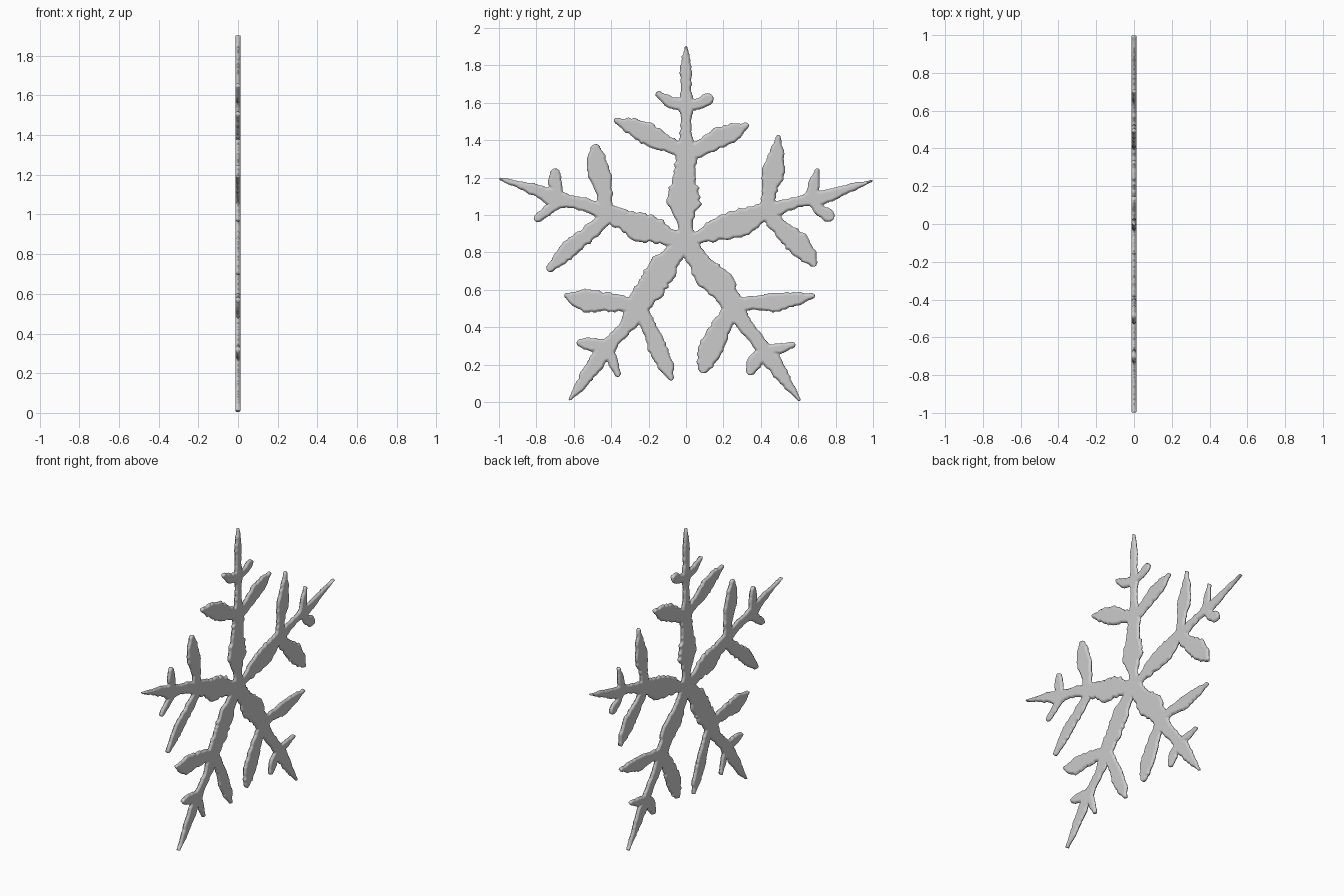
import bpy, bmesh, math, random
from mathutils import Vector

random.seed(4)
T = 0.0125          # half thickness of the plate
bm = bmesh.new()


def stroke(points):
    """Loft a flat, soft-edged, ragged bar through (y, z, half width) points."""
    pts = [Vector(p) for p in points]
    d = (pts[-1] - pts[-2]).xy.normalized()
    tip_w = pts[-1].z
    pts[-1] -= Vector((d.x, d.y, 0)) * tip_w
    rows = []
    for a, b in zip(pts, pts[1:]):
        n = max(2, round((b - a).xy.length / 0.018))
        for i in range(n):
            t = i / n
            p = a.lerp(b, t)
            p.z = a.z + (b.z - a.z) * t * t * (3 - 2 * t)
            rows.append(p)
    for ang in (0, 30, 55, 80):       # rounded end
        s, c = math.sin(math.radians(ang)), math.cos(math.radians(ang))
        rows.append(pts[-1] + Vector((d.x * s * tip_w, d.y * s * tip_w, tip_w * (c - 1))))
    rings = []
    last = len(rows) - 1
    for i, p in enumerate(rows):
        tan = (rows[min(i + 1, last)] - rows[max(i - 1, 0)]).xy.normalized()
        nrm = Vector((-tan.y, tan.x))
        rag = 0.12 * p.z if i < last - 3 else 0
        l = p.z + random.uniform(-rag, rag)
        r = p.z + random.uniform(-rag, rag)
        e = min(0.012, p.z * 0.6)
        ring = []
        for off, x in ((l, 0), (l - e, T), (e - r, T), (-r, 0), (e - r, -T), (l - e, -T)):
            q = p.xy + nrm * off
            ring.append(bm.verts.new((x, q.x, q.y)))
        rings.append(ring)
    for a, b in zip(rings, rings[1:]):
        for k in range(6):
            bm.faces.new((a[k], a[(k + 1) % 6], b[(k + 1) % 6], b[k]))
    bm.faces.new(rings[0][::-1])
    bm.faces.new(rings[-1])


def arm(stem, *branches):
    stroke([(0, 0.86, 0.05)] + stem)
    for b in branches:
        stroke(b)


# top arm: stem, two large leaves, two buds
arm([(0, .93, .04), (-.01, 1.0, .055), (-.01, 1.06, .09), (-.01, 1.13, .085), (-.01, 1.18, .06),
     (0, 1.3, .06), (0, 1.36, .055), (0, 1.42, .035), (0, 1.5, .03), (0, 1.58, .04),
     (0, 1.68, .03), (0, 1.76, .035), (0, 1.83, .027), (0, 1.905, .008)],
    [(0, 1.33, .04), (-.1, 1.38, .045), (-.2, 1.43, .06), (-.29, 1.475, .045), (-.385, 1.51, .02)],
    [(0, 1.32, .04), (.09, 1.36, .045), (.17, 1.41, .058), (.26, 1.445, .05), (.335, 1.485, .02)],
    [(0, 1.58, .03), (-.08, 1.6, .035), (-.16, 1.655, .02)],
    [(0, 1.58, .03), (.08, 1.6, .03), (.145, 1.635, .035)])

# upper right arm
arm([(.06, .88, .035), (.14, .91, .055), (.23, .945, .07), (.31, .965, .075), (.38, 1.0, .055),
     (.44, 1.02, .05), (.53, 1.05, .035), (.61, 1.075, .03), (.69, 1.09, .045),
     (.77, 1.105, .033), (.88, 1.145, .024), (1.0, 1.185, .007)],
    [(.43, 1.03, .04), (.445, 1.12, .04), (.465, 1.22, .06), (.485, 1.33, .042), (.495, 1.43, .015)],
    [(.43, 1.01, .04), (.5, .935, .045), (.59, .855, .063), (.66, .78, .05), (.69, .725, .025)],
    [(.67, 1.08, .03), (.68, 1.16, .033), (.705, 1.25, .016)],
    [(.67, 1.08, .03), (.72, 1.02, .03), (.79, .98, .038)])

# upper left arm
arm([(-.1, .885, .05), (-.17, .92, .07), (-.25, .935, .083), (-.34, .98, .055), (-.43, 1.01, .05),
     (-.52, 1.05, .038), (-.6, 1.07, .035), (-.7, 1.09, .048), (-.81, 1.135, .033),
     (-.92, 1.17, .018), (-1.0, 1.195, .008)],
    [(-.43, 1.02, .04), (-.435, 1.11, .045), (-.465, 1.22, .063), (-.48, 1.31, .052), (-.485, 1.38, .03)],
    [(-.43, .98, .04), (-.54, .885, .045), (-.635, .81, .05), (-.74, .7, .025)],
    [(-.68, 1.1, .03), (-.7, 1.17, .038), (-.7, 1.25, .03)],
    [(-.68, 1.07, .03), (-.73, 1.03, .03), (-.81, .97, .025)])

# lower left arm
arm([(-.07, .785, .05), (-.13, .71, .08), (-.18, .62, .075), (-.245, .545, .07), (-.275, .47, .055),
     (-.34, .38, .038), (-.39, .33, .04), (-.44, .27, .05), (-.51, .17, .042),
     (-.57, .08, .028), (-.625, .01, .01)],
    [(-.27, .52, .04), (-.41, .535, .05), (-.52, .54, .065), (-.6, .555, .042), (-.65, .575, .02)],
    [(-.24, .5, .04), (-.195, .39, .043), (-.15, .28, .052), (-.105, .19, .042), (-.075, .115, .018)],
    [(-.42, .3, .03), (-.52, .31, .038), (-.585, .32, .025)],
    [(-.42, .3, .03), (-.39, .22, .03), (-.36, .135, .02)])

# lower right arm
arm([(.06, .765, .055), (.11, .69, .075), (.18, .63, .077), (.225, .56, .065), (.255, .5, .06),
     (.31, .42, .043), (.38, .335, .037), (.435, .255, .048), (.5, .16, .042),
     (.55, .09, .028), (.61, .005, .01)],
    [(.25, .52, .04), (.37, .53, .038), (.475, .535, .052), (.58, .55, .04), (.69, .57, .018)],
    [(.24, .5, .04), (.19, .4, .055), (.14, .3, .068), (.1, .2, .05), (.085, .155, .035)],
    [(.42, .28, .03), (.5, .285, .028), (.585, .31, .02)],
    [(.42, .27, .03), (.37, .22, .045), (.335, .145, .03)])

bmesh.ops.recalc_face_normals(bm, faces=bm.faces)
mesh = bpy.data.meshes.new("snowflake")
bm.to_mesh(mesh)
bm.free()
flake = bpy.data.objects.new("snowflake", mesh)
bpy.context.collection.objects.link(flake)

# fuse all the strokes into one soft-edged plate
fuse = flake.modifiers.new("fuse", 'REMESH')
fuse.mode = 'VOXEL'
fuse.voxel_size = 0.006
fuse.use_smooth_shade = True
